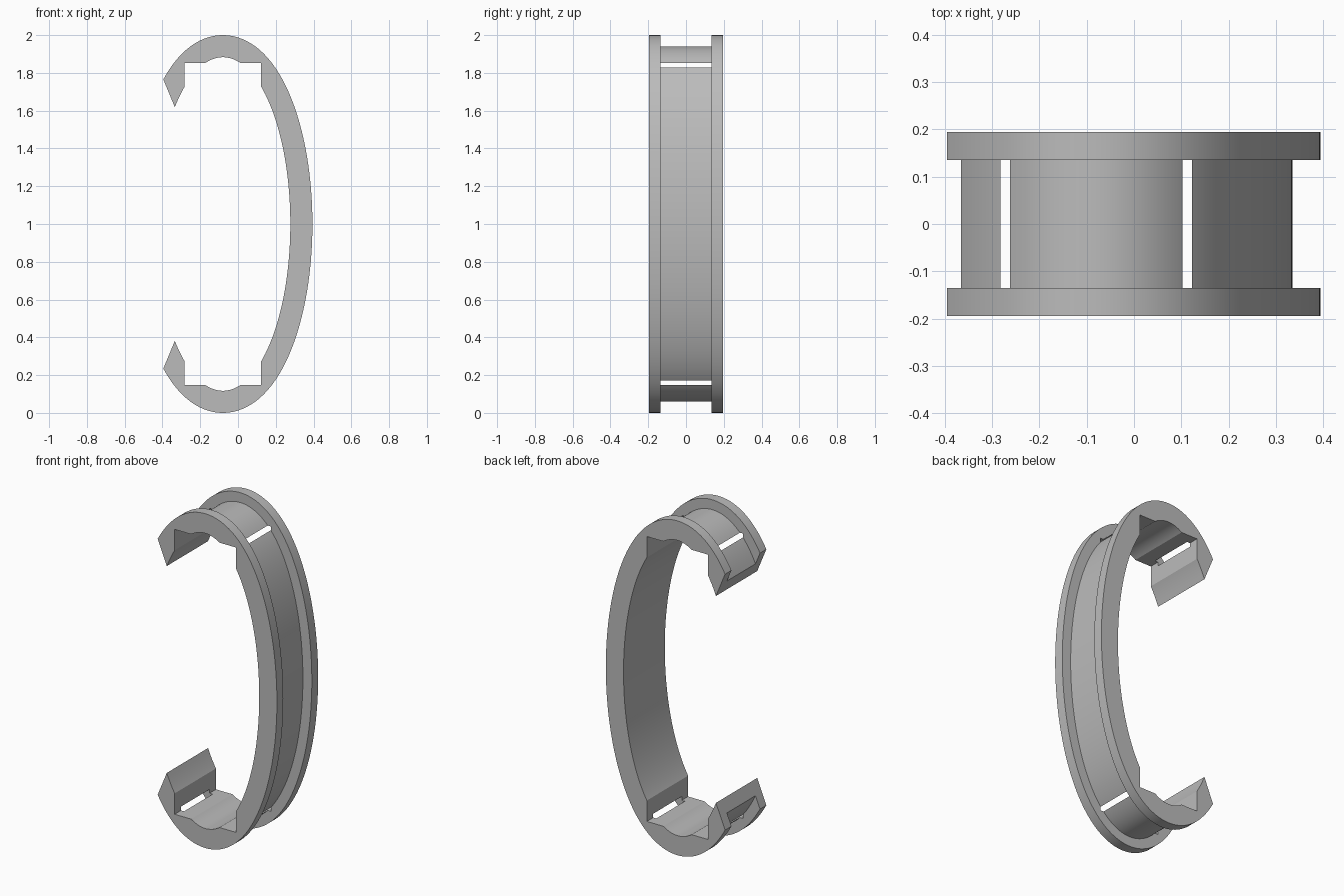
import bpy, bmesh, math

cube = bpy.data.objects.get("Cube")
if cube:
    bpy.data.objects.remove(cube, do_unlink=True)

CX, CZ = -0.08, 1.0            # centre of the oval
A, B = 0.357, 0.883            # inner oval radii
GROOVE, RIM = 0.058, 0.117     # wall thickness at groove and at rims
IN_Y, OUT_Y = 0.135, 0.195
STEPS = 128

grey = bpy.data.materials.new("plain_grey")
grey.use_nodes = True
colour = (0.5, 0.5, 0.5, 1)
grey.diffuse_color = colour
grey.node_tree.nodes["Principled BSDF"].inputs["Base Color"].default_value = colour


def oval(phi, d):
    """Point of the inner oval pushed outward by d along its normal."""
    c, s = math.cos(phi), math.sin(phi)
    n = math.hypot(c / A, s / B)
    return A * c + d * c / A / n, B * s + d * s / B / n


def end_angle(d):
    """Angle where the offset oval meets the slanted end cut."""
    lo, hi = math.pi / 2, math.pi
    for _ in range(40):
        mid = (lo + hi) / 2
        x, z = oval(mid, d)
        if z > 0.622 - 2.42 * (x + 0.256):
            lo = mid
        else:
            hi = mid
    return lo


# Channel section swept round the open oval
section = [(0, -OUT_Y), (RIM, -OUT_Y), (RIM, -IN_Y), (GROOVE, -IN_Y),
           (GROOVE, IN_Y), (RIM, IN_Y), (RIM, OUT_Y), (0, OUT_Y)]
bm = bmesh.new()
loops = []
for i in range(STEPS + 1):
    loop = []
    for d, y in section:
        x, z = oval(end_angle(d) * (2 * i / STEPS - 1), d)
        loop.append(bm.verts.new((CX + x, y, CZ + z)))
    loops.append(loop)
n = len(section)
for a, b in zip(loops, loops[1:]):
    for k in range(n):
        m = (k + 1) % n
        bm.faces.new((a[k], a[m], b[m], b[k]))
for loop in (loops[0], loops[-1]):
    bm.faces.new(loop)
bmesh.ops.recalc_face_normals(bm, faces=bm.faces)
mesh = bpy.data.meshes.new("grooved_clip")
bm.to_mesh(mesh)
bm.free()
clip = bpy.data.objects.new("grooved_clip", mesh)
bpy.context.collection.objects.link(clip)
mesh.materials.append(grey)

# Square recess, whose corners open slots through the groove
bpy.ops.mesh.primitive_cube_add(size=1, location=(CX, 0, CZ))
cutter = bpy.context.object
cutter.name = "recess_cutter"
cutter.scale = (0.405, 1, 1.704)
cutter.data.materials.append(grey)
bpy.context.view_layer.update()

bpy.ops.object.select_all(action='DESELECT')
clip.select_set(True)
bpy.context.view_layer.objects.active = clip
cut = clip.modifiers.new("recess", 'BOOLEAN')
cut.operation = 'DIFFERENCE'
cut.solver = 'EXACT'
cut.object = cutter
bpy.ops.object.modifier_apply(modifier=cut.name)
bpy.data.objects.remove(cutter, do_unlink=True)
bpy.ops.object.shade_smooth_by_angle(angle=math.radians(20))
